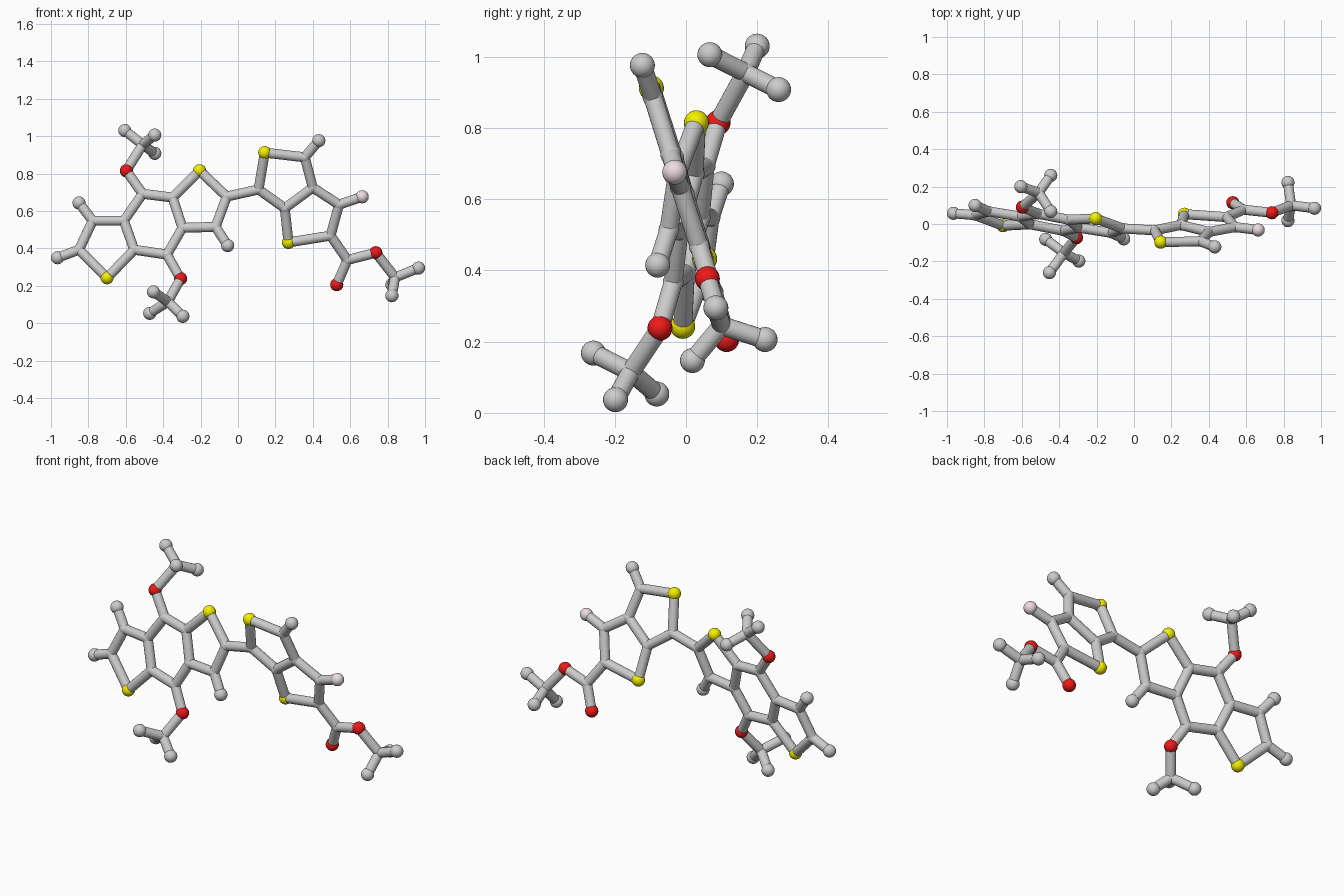
import bpy
from mathutils import Vector

if "Cube" in bpy.data.objects:
    bpy.data.objects.remove(bpy.data.objects["Cube"])

BALL, JOINT, STICK = 0.035, 0.029, 0.0265


def make_mat(name, rgb):
    m = bpy.data.materials.new(name)
    m.diffuse_color = (*rgb, 1)
    m.use_nodes = True
    m.node_tree.nodes["Principled BSDF"].inputs["Base Color"].default_value = m.diffuse_color
    return m


MATS = {'S': make_mat('yellow', (0.9, 0.87, 0.0)),
        'O': make_mat('red', (0.85, 0.01, 0.01)),
        'F': make_mat('pale_pink', (0.85, 0.72, 0.74))}
NAMES = {'S': 'sulfur_ball', 'O': 'oxygen_ball', 'F': 'fluorine_ball',
         'H': 'hydrogen_ball', 'C': 'carbon_joint'}


# the two fused ring systems are flat: depth follows from x and z
def left(x, z):
    return (x, 0.01 - 0.165 * (x + 0.455) + 0.21 * (z - 0.527), z)


def right(x, z):
    return (x, -0.097 - 0.018 * (x - 0.143) - 0.316 * (z - 0.912), z)


def ball(key, p):
    kind = key[0]
    bpy.ops.mesh.primitive_uv_sphere_add(segments=24, ring_count=16, location=p,
                                         radius=JOINT if kind == 'C' else BALL)
    finish(NAMES[kind], MATS.get(kind))


def stick(p, q):
    p, q = Vector(p), Vector(q)
    d = q - p
    bpy.ops.mesh.primitive_cylinder_add(vertices=20, radius=STICK, depth=d.length,
                                        location=(p + q) / 2,
                                        rotation=d.to_track_quat('Z', 'Y').to_euler())
    finish('bond_stick')


def finish(name, mat=None):
    o = bpy.context.object
    o.name = name
    bpy.ops.object.shade_smooth_by_angle()
    if mat:
        o.data.materials.append(mat)


def build(atoms, chains):
    for key, p in atoms.items():
        ball(key, p)
    for chain in chains:
        keys = chain.split()
        for a, b in zip(keys, keys[1:]):
            stick(atoms[a], atoms[b])


# three-ring core with its two methoxy arms
core = {
    'S1': left(-0.70, 0.243), 'C2': left(-0.85, 0.393), 'C3': left(-0.777, 0.548),
    'C4': left(-0.61, 0.548), 'C5': left(-0.555, 0.393), 'C6': left(-0.51, 0.692),
    'C7': left(-0.35, 0.672), 'C8': left(-0.297, 0.51), 'C9': left(-0.38, 0.367),
    'S2': left(-0.205, 0.815), 'C10': left(-0.06, 0.677), 'C11': left(-0.12, 0.515),
    'H1': left(-0.965, 0.35), 'H2': left(-0.85, 0.643), 'H3': left(-0.055, 0.415),
    'O1': (-0.597, 0.09, 0.815), 'C12': (-0.51, 0.167, 0.955),
    'H4': (-0.605, 0.2, 1.03), 'H5': (-0.445, 0.067, 1.006), 'H6': (-0.445, 0.26, 0.908),
    'O2': (-0.307, -0.073, 0.238), 'C13': (-0.375, -0.155, 0.115),
    'H7': (-0.452, -0.26, 0.168), 'H8': (-0.472, -0.082, 0.053),
    'H9': (-0.295, -0.198, 0.037)}
build(core, ['S1 C2 C3 C4 C5 S1', 'C4 C6 C7 C8 C9 C5', 'C7 S2 C10 C11 C8',
             'C2 H1', 'C3 H2', 'C11 H3',
             'C6 O1 C12 H4', 'H5 C12 H6', 'C9 O2 C13 H7', 'H8 C13 H9'])

# two-ring unit with its ester tail
wing = {
    'C14': right(0.11, 0.715), 'S3': right(0.143, 0.912), 'C15': right(0.357, 0.887),
    'C16': right(0.40, 0.725), 'C17': right(0.25, 0.615), 'S4': right(0.27, 0.432),
    'C18': right(0.495, 0.468), 'C19': right(0.54, 0.634),
    'H10': right(0.432, 0.976), 'F1': right(0.664, 0.676),
    'C20': right(0.585, 0.338), 'O3': (0.528, 0.114, 0.206), 'O4': (0.737, 0.06, 0.377),
    'C21': (0.84, 0.1, 0.245), 'H11': (0.965, 0.084, 0.295),
    'H12': (0.823, 0.018, 0.147), 'H13': (0.823, 0.222, 0.206)}
build(wing, ['C14 S3 C15 C16 C17 C14', 'C17 S4 C18 C19 C16', 'C15 H10', 'C19 F1',
             'C18 C20 O3', 'C20 O4 C21 H11', 'H12 C21 H13'])

# link between the two units
stick(core['C10'], wing['C14'])
